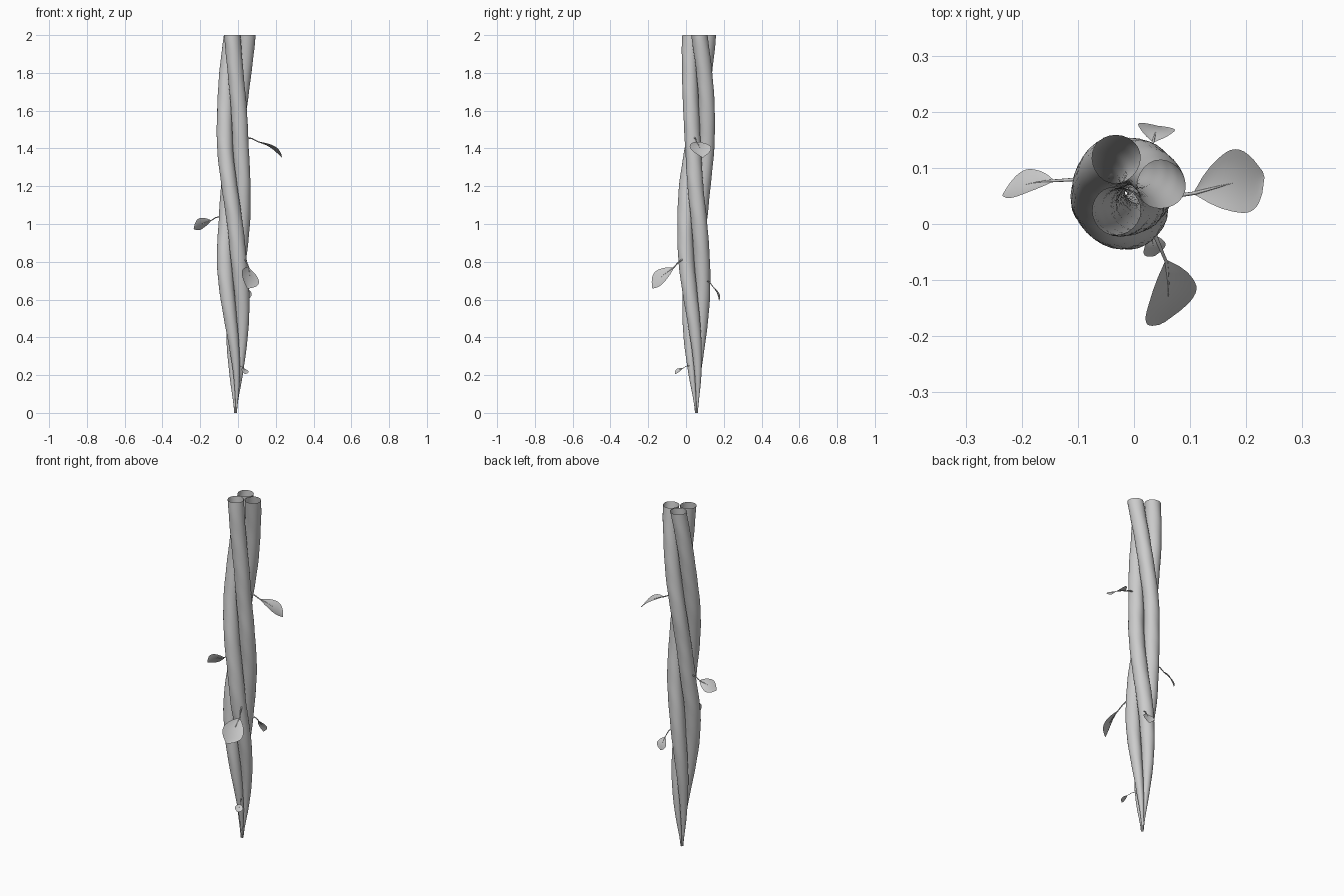
import bpy, bmesh, math
from mathutils import Vector

if "Cube" in bpy.data.objects:
    bpy.data.objects.remove(bpy.data.objects["Cube"])

def lerp_table(table, z):
    # smooth interpolation through (z, value...) rows, Catmull-Rom
    n = len(table)
    i = max(k for k in range(n - 1) if table[k][0] <= z or k == 0)
    t = (z - table[i][0]) / (table[i + 1][0] - table[i][0])
    p = [Vector(table[min(max(k, 0), n - 1)][1:]) for k in (i - 1, i, i + 1, i + 2)]
    return 0.5 * (2 * p[1] + (p[2] - p[0]) * t + (2 * p[0] - 5 * p[1] + 4 * p[2] - p[3]) * t * t
                  + (3 * p[1] - p[0] - 3 * p[2] + p[3]) * t ** 3)

def make_object(name, rings, closed):
    # skin a list of point rows into a surface
    bm = bmesh.new()
    rows = [[bm.verts.new(p) for p in r] for r in rings]
    for a, b in zip(rows, rows[1:]):
        n = len(a)
        for j in range(n if closed else n - 1):
            k = (j + 1) % n
            bm.faces.new((a[j], a[k], b[k], b[j]))
    me = bpy.data.meshes.new(name)
    bm.to_mesh(me)
    bm.free()
    me.shade_smooth()
    ob = bpy.data.objects.new(name, me)
    bpy.context.collection.objects.link(ob)
    return ob

# Bundle: height, centre x, centre y, thickness factor
BUNDLE = [(0.0, -0.012, 0.055, 0.09), (0.2, -0.009, 0.052, 0.42), (0.4, -0.012, 0.048, 0.71),
          (0.6, -0.017, 0.044, 0.91), (0.8, -0.022, 0.042, 1.0), (1.0, -0.019, 0.045, 1.0),
          (1.2, -0.023, 0.048, 1.0), (1.4, -0.027, 0.060, 1.0), (1.6, -0.020, 0.068, 1.0),
          (1.8, -0.014, 0.071, 1.0), (2.0, -0.005, 0.070, 1.03)]

# Three twisting stems, open at the top
for s in range(3):
    rings = []
    for i in range(81):
        z = 2 * i / 80
        cx, cy, f = lerp_table(BUNDLE, z)
        turn = math.radians(120 * s + 153 * (2 - z))
        orbit = 0.048 * f + 0.004 * max(0, (z - 1.6) / 0.4)
        x, y = cx + orbit * math.cos(turn), cy + orbit * math.sin(turn)
        ring = []
        for j in range(24):
            a = 2 * math.pi * j / 24
            r = 0.042 * f * (1 + 0.025 * math.sin(3 * a + 17 * z + s) * math.sin(23 * z + 2 * s))
            ring.append((x + r * math.cos(a), y + r * math.sin(a), z))
        rings.append(ring)
    make_object(f"stem_{s + 1}", rings, True)

# Half-width of the leaf outline along its length
OUTLINE = [(0, 0.06), (0.1, 0.36), (0.25, 0.68), (0.45, 0.94), (0.6, 1.0),
           (0.75, 0.85), (0.9, 0.48), (1.0, 0.08)]

def leaf(name, start, base, tip, side, width):
    start, base, tip = Vector(start), Vector(base), Vector(tip)
    axis = tip - base
    side = Vector(side)
    side = (side - axis * side.dot(axis) / axis.length_squared).normalized()
    normal = axis.cross(side).normalized()
    if normal.z < 0:
        normal = -normal
    rows = []
    for i in range(17):
        t = i / 16
        w = lerp_table([(a, b, 0) for a, b in OUTLINE], t)[0] * width / 2
        bow = 0.08 * axis.length * math.sin(math.pi * t)
        rows.append([base + axis * t + side * (w * u / 4)
                     + normal * (bow + 0.15 * w * (u / 4) ** 2) for u in range(-4, 5)])
    make_object(name, rows, False)
    # Leaf stalk running into the blade as a midrib
    thick = 0.0035 * min(1, width / 0.09)
    rib = [base + axis * t + normal * 0.08 * axis.length * math.sin(math.pi * t)
           for t in (0, 0.15, 0.3, 0.5)]
    path = [start, (start + base) / 2 + Vector((0, 0, 0.08 * (base - start).length))] + rib
    rings = []
    for i, p in enumerate(path):
        r = thick * (1.3, 1, 0.9, 0.7, 0.5, 0.15)[i]
        rings.append([p + r * (side * math.cos(a) + normal * math.sin(a))
                      for a in (k * math.pi / 4 for k in range(8))])
    make_object(name + "_stalk", rings, True)

leaf("right_leaf", (0.04, 0.045, 1.458), (0.108, 0.055, 1.435), (0.231, 0.088, 1.353), (-0.25, 0.97, 0), 0.115)
leaf("left_leaf", (-0.095, 0.08, 1.04), (-0.143, 0.077, 1.018), (-0.234, 0.052, 0.975), (0, 0.042, -0.062), 0.075)
leaf("front_leaf", (0.035, -0.015, 0.815), (0.057, -0.066, 0.768), (0.05, -0.177, 0.66), (0.085, 0.045, -0.052), 0.116)
leaf("small_front_leaf", (0.005, 0.022, 0.25), (0.03, -0.018, 0.236), (0.036, -0.057, 0.206), (1, 0.45, -0.3), 0.044)
leaf("back_leaf", (0.025, 0.115, 0.698), (0.034, 0.146, 0.664), (0.042, 0.175, 0.595), (1, -0.2, 0.1), 0.066)
